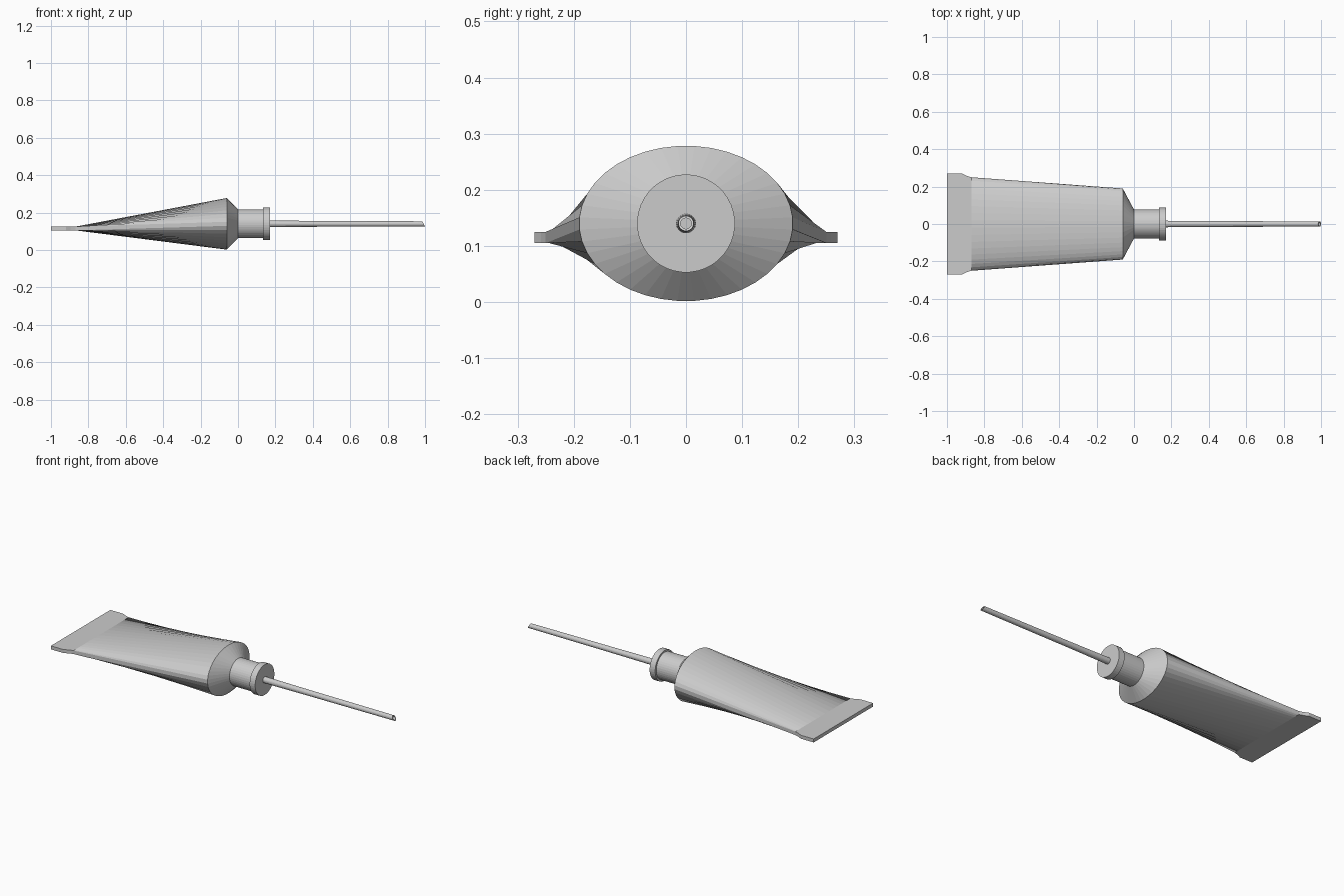
import bpy, bmesh, math

if "Cube" in bpy.data.objects:
    bpy.data.objects.remove(bpy.data.objects["Cube"])

ZC = 0.14  # height of the nozzle axis


def loft(name, rings, cap_start=True, cap_end=True):
    """Skin a list of equal-length point rings into one flat-shaded object."""
    bm = bmesh.new()
    loops = [[bm.verts.new(p) for p in ring] for ring in rings]
    n = len(loops[0])
    for a, b in zip(loops, loops[1:]):
        for i in range(n):
            j = (i + 1) % n
            bm.faces.new((a[i], a[j], b[j], b[i]))
    if cap_start:
        bm.faces.new(loops[0][::-1])
    if cap_end:
        bm.faces.new(loops[-1])
    bmesh.ops.recalc_face_normals(bm, faces=bm.faces)
    mesh = bpy.data.meshes.new(name)
    bm.to_mesh(mesh)
    bm.free()
    obj = bpy.data.objects.new(name, mesh)
    bpy.context.collection.objects.link(obj)
    return obj


def ellipse(x, ry, rz, n=40, slant=0.0):
    angles = [2 * math.pi * (i + 0.5) / n for i in range(n)]
    k = math.cos(math.pi / n)
    return [(x - slant * math.sin(t), ry * math.cos(t) / k, ZC + rz * math.sin(t) / k)
            for t in angles]


def crimp(x, half_width, n=40):
    # flat rectangular section with the same point count as the ellipse
    k = math.cos(math.pi / n)
    angles = [2 * math.pi * (i + 0.5) / n for i in range(n)]
    return [(x, half_width * math.cos(t) / k, 0.115 + math.copysign(0.01, math.sin(t)))
            for t in angles]


# squeezed tube body with crimped tail and conical shoulder
loft("tube_body", [
    crimp(-1.0, 0.27), crimp(-0.92, 0.27), crimp(-0.895, 0.258), crimp(-0.87, 0.25),
    ellipse(-0.06, 0.19, 0.138), ellipse(0.0, 0.077, 0.077)])

# neck
loft("neck", [ellipse(-0.01, 0.077, 0.077), ellipse(0.14, 0.077, 0.077)])

# collar at the end of the neck
loft("collar", [ellipse(0.135, 0.087, 0.087), ellipse(0.17, 0.087, 0.087)])

# long hollow nozzle, tapered, with slanted tip
profile = [(0.165, 0.0175, 0), (0.45, 0.0155, 0), (0.75, 0.0145, 0), (0.9925, 0.0135, 0.0075),
           (0.9925, 0.0095, 0.0053), (0.175, 0.0095, 0)]
loft("nozzle", [ellipse(x, r, r, 24, s) for x, r, s in profile])
